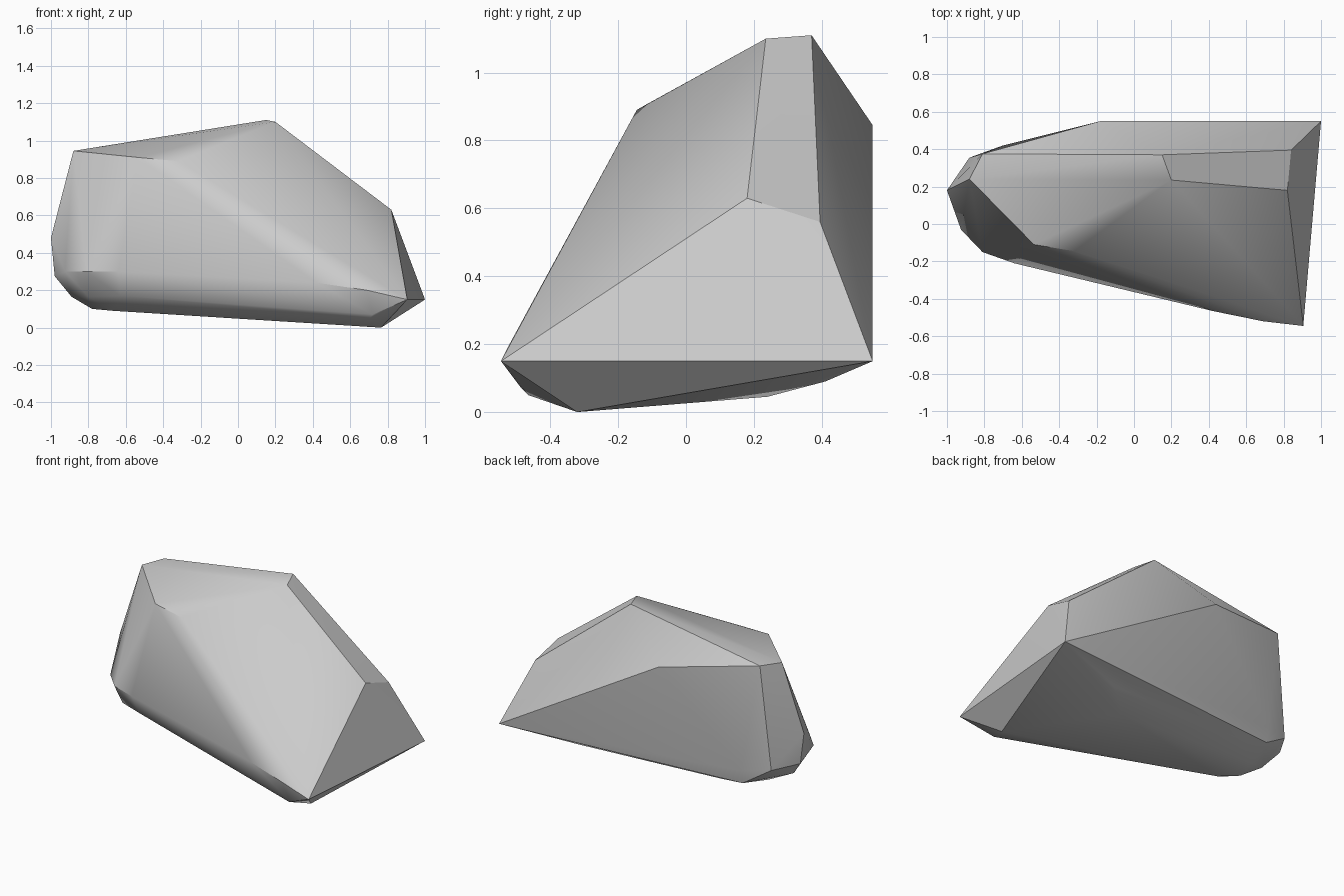
import bpy
import bmesh
import math
from mathutils import Vector

# Remove the default cube only
default_cube = bpy.data.objects.get("Cube")
if default_cube:
    bpy.data.objects.remove(default_cube, do_unlink=True)


def make_material(name, colour):
    material = bpy.data.materials.new(name)
    material.use_nodes = True
    material.diffuse_color = colour
    shader = material.node_tree.nodes["Principled BSDF"]
    shader.inputs["Base Color"].default_value = colour
    shader.inputs["Roughness"].default_value = 0.9
    return material


def build_boulder(name, corner_groups, material):
    """Wrap a tight convex skin around the chiselled corners of a stone."""
    shell = bmesh.new()
    for group in corner_groups:
        for corner in group:
            shell.verts.new(Vector(corner))
    hull = bmesh.ops.convex_hull(shell, input=shell.verts[:])
    # Drop any corner that ended up inside the skin
    leftover = {item for item in hull["geom_interior"] + hull["geom_unused"]
                if isinstance(item, bmesh.types.BMVert)}
    bmesh.ops.delete(shell, geom=list(leftover), context="VERTS")
    bmesh.ops.recalc_face_normals(shell, faces=shell.faces[:])

    mesh = bpy.data.meshes.new(name)
    shell.to_mesh(mesh)
    shell.free()
    mesh.materials.append(material)
    boulder = bpy.data.objects.new(name, mesh)
    bpy.context.collection.objects.link(boulder)
    return boulder


# Flat sloping cap: peak pair, left end, front lip
crest = [
    (.2, .235, 1.1), (.15, .37, 1.11),
    (-.88, .24, .945), (-.81, .375, .955),
    (-.535, -.11, .91), (-.32, -.145, .89),
]

# Shoulders on the right end and the back
shoulders = [
    (.82, .18, .63), (.84, .395, .56),
    (-.18, .55, .845),
]

# Long wedge tips at the right end
wedge_tips = [
    (1, .55, .15), (.905, -.545, .15),
]

# Widest band, running round the left end and along the front
waist = [
    (-.7, .42, .24), (-.88, .355, .265),
    (-1, .18, .48), (-.98, .19, .275),
    (-.925, -.03, .3), (-.81, -.15, .3), (-.64, -.21, .3),
    (.42, -.465, .24), (.69, -.52, .2),
]

# Undercut chamfer below the waist
undercut = [
    (-.89, .13, .165), (-.8, -.08, .165), (-.63, -.15, .17),
    (.705, -.465, .05), (.72, -.485, .07),
    (-.7, .4, .15), (-.52, .37, .12),
]

# Shallow underside
underside = [
    (-.78, .06, .1), (-.75, .2, .11), (-.67, -.02, .09),
    (.765, -.32, 0), (.3, .24, .045), (.5, .41, .09),
]

stone_grey = make_material("stone grey", (0.6, 0.6, 0.6, 1.0))
boulder = build_boulder(
    "boulder",
    [crest, shoulders, wedge_tips, waist, undercut, underside],
    stone_grey,
)

# Soft facets, with the strong ridges kept crisp
bpy.ops.object.select_all(action="DESELECT")
boulder.select_set(True)
bpy.context.view_layer.objects.active = boulder
bpy.ops.object.shade_smooth_by_angle(angle=math.radians(30))
